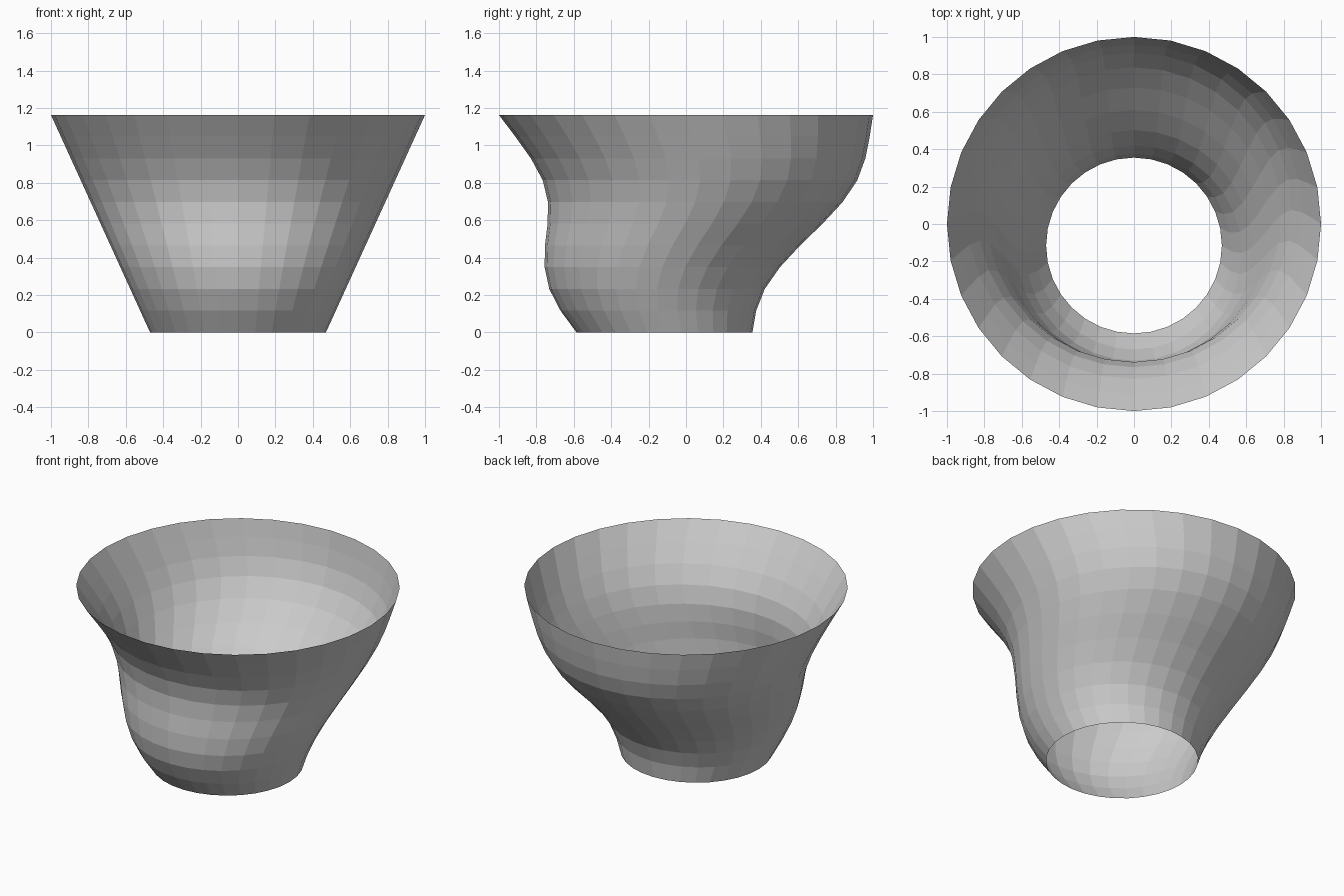
import bpy, bmesh, math

cube = bpy.data.objects.get("Cube")
if cube:
    bpy.data.objects.remove(cube)

SIDES = 32
HEIGHT = 1.163
BOTTOM_RADIUS, TOP_RADIUS = 0.47, 1.0
# Sideways sway of each ring's centre, from foot to rim
SWAY = [-0.115, -0.148, -0.155, -0.127, -0.072, -0.005,
        0.05, 0.075, 0.065, 0.035, 0.0]

# Plain grey surface
grey = bpy.data.materials.new("plain_grey")
grey.use_nodes = True
colour = (0.6, 0.6, 0.6, 1)
grey.diffuse_color = colour
grey.node_tree.nodes["Principled BSDF"].inputs["Base Color"].default_value = colour

# Open, thin-walled flared tube lofted through the swaying rings
bm = bmesh.new()
rings = []
for i, y in enumerate(SWAY):
    t = i / (len(SWAY) - 1)
    r = BOTTOM_RADIUS + (TOP_RADIUS - BOTTOM_RADIUS) * t
    angles = [math.tau * k / SIDES for k in range(SIDES)]
    rings.append([bm.verts.new((r * math.cos(a), y + r * math.sin(a), HEIGHT * t))
                  for a in angles])
for low, high in zip(rings, rings[1:]):
    for k in range(SIDES):
        n = (k + 1) % SIDES
        bm.faces.new((low[k], low[n], high[n], high[k]))

mesh = bpy.data.meshes.new("flared_vessel")
bm.to_mesh(mesh)
bm.free()
mesh.materials.append(grey)
vessel = bpy.data.objects.new("flared_vessel", mesh)
bpy.context.collection.objects.link(vessel)
